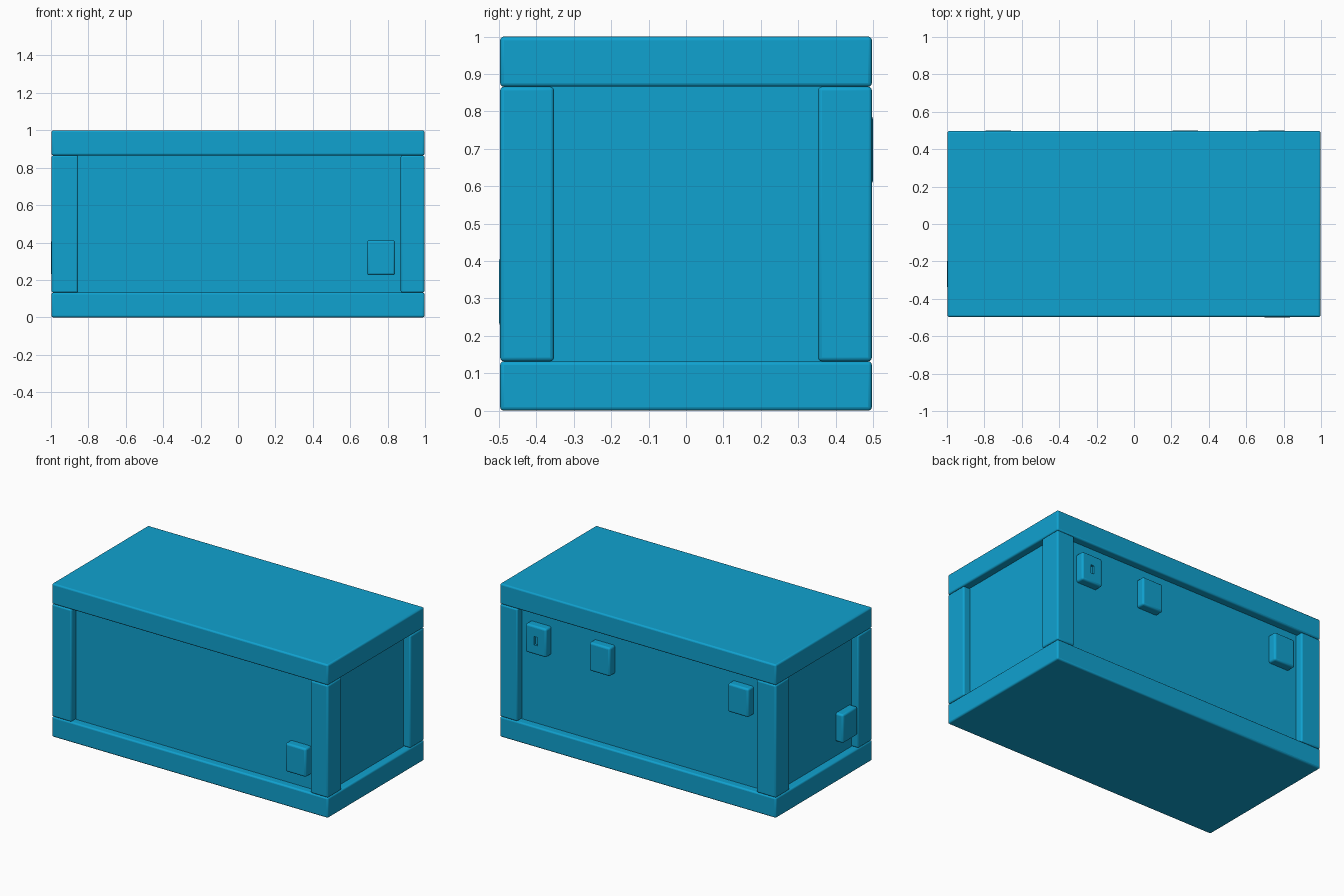
import bpy
import bmesh
from mathutils import Vector

cube = bpy.data.objects.get("Cube")
if cube:
    bpy.data.objects.remove(cube, do_unlink=True)

COLOR = (0.005, 0.36, 0.63, 1.0)
blue = bpy.data.materials.new("bright blue")
blue.use_nodes = True
blue.diffuse_color = COLOR
blue.node_tree.nodes["Principled BSDF"].inputs["Base Color"].default_value = COLOR


def box(name, low, high, bevel=0.0):
    """Box between two corners, with rounded edges."""
    low, high = Vector(low), Vector(high)
    mesh = bpy.data.meshes.new(name)
    bm = bmesh.new()
    bmesh.ops.create_cube(bm, size=1)
    for v in bm.verts:
        v.co = (low + high) / 2 + v.co * (high - low)
    bm.to_mesh(mesh)
    bm.free()
    mesh.materials.append(blue)
    obj = bpy.data.objects.new(name, mesh)
    bpy.context.collection.objects.link(obj)
    if bevel:
        mod = obj.modifiers.new("Rounded edges", "BEVEL")
        mod.width = bevel
        mod.segments = 3
        bpy.context.view_layer.objects.active = obj
        obj.select_set(True)
        bpy.ops.object.shade_smooth_by_angle(angle=0.6)
        obj.select_set(False)
    return obj


X, Y = 0.997, 0.497      # outer faces of the frame
DEPTH = 0.05             # how far the panels are set back
LOW, HIGH = 0.132, 0.866  # slab top and lid underside

# Base, lid and the recessed body between them
box("base_slab", (-X, -Y, 0), (X, Y, LOW), 0.01)
box("lid_slab", (-X, -Y, HIGH), (X, Y, 1), 0.01)
box("body_panels", (DEPTH - X, DEPTH - Y, 0.1), (X - DEPTH, Y - DEPTH, 0.9))

# Corner posts, slightly wider on the -x end
for side, y0, y1 in (("front", -Y, -0.353), ("back", 0.353, Y)):
    box(side + "_right_post", (-X, y0, LOW), (-0.855, y1, HIGH), 0.01)
    box(side + "_left_post", (0.87, y0, LOW), (X, y1, HIGH), 0.01)

# Small raised blocks on the panels
W, H = 0.075, 0.093      # half width and half height
back_blocks = []
for label, x in (("lock", 0.735), ("middle", 0.275), ("end", -0.725)):
    back_blocks.append(box("back_" + label + "_block", (x - W, 0.43, 0.697 - H),
                           (x + W, 0.5, 0.697 + H), 0.012))
box("front_block", (0.765 - W, -0.5, 0.318 - H), (0.765 + W, -0.43, 0.318 + H), 0.012)
box("end_block", (-1, -0.267 - W, 0.318 - H), (-0.93, -0.267 + W, 0.318 + H), 0.012)

# Slot in the lock block
slot = box("lock_slot_cutter", (0.723, 0.485, 0.667), (0.747, 0.55, 0.722))
slot.hide_render = True
slot.hide_viewport = True
slot.display_type = "WIRE"
cut = back_blocks[0].modifiers.new("Slot", "BOOLEAN")
cut.operation = "DIFFERENCE"
cut.object = slot
